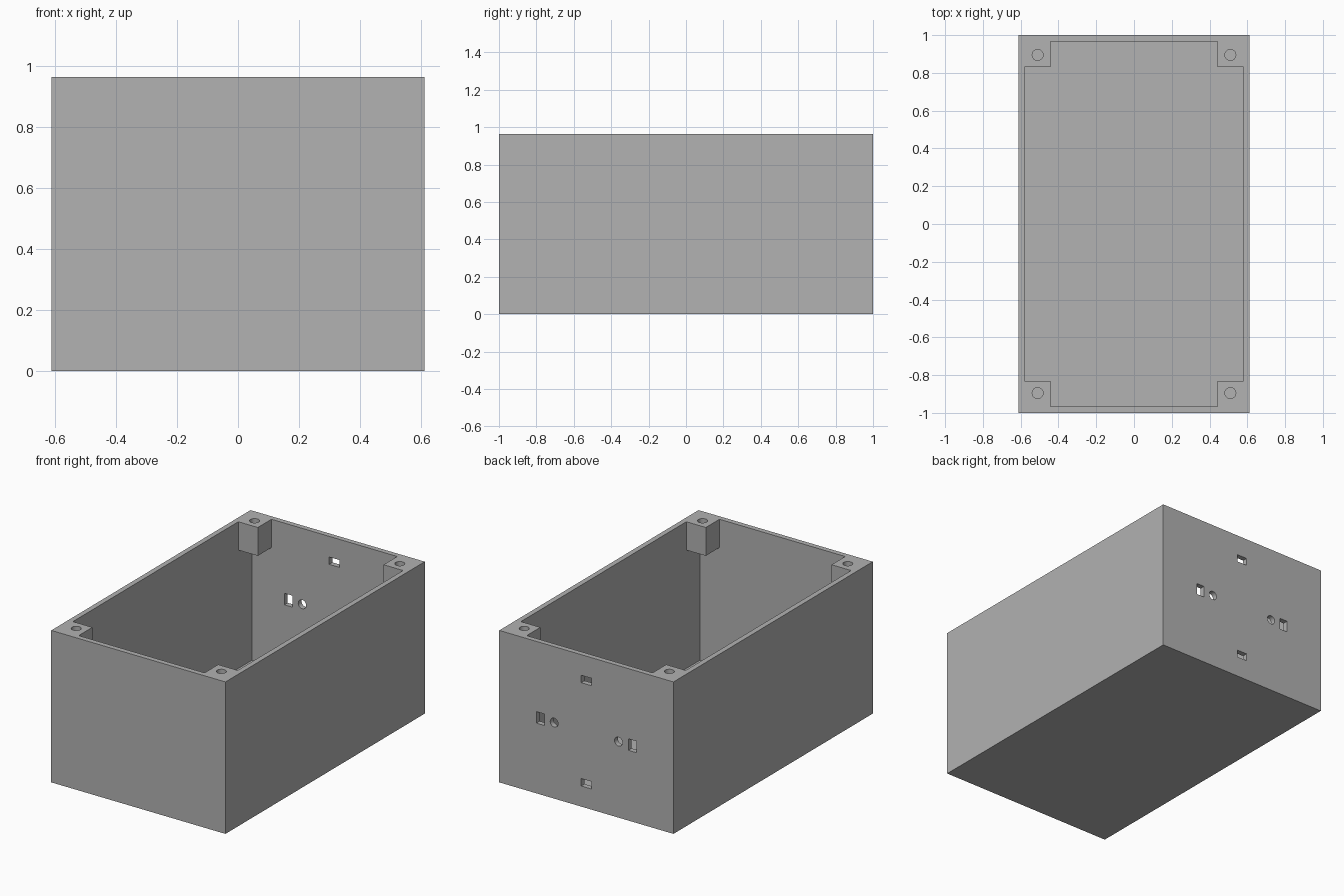
import bpy
import math

default = bpy.data.objects.get("Cube")
if default:
    bpy.data.objects.remove(default, do_unlink=True)

# Overall sizes
HALF_X, HALF_Y, HEIGHT = 0.612, 1.0, 0.965
WALL = 0.033
POST_X, POST_Y, POST_H = 0.442, 0.83, 0.18
SCREW_X, SCREW_Y, SCREW_R = 0.51, 0.895, 0.029
MID = HEIGHT / 2

grey = bpy.data.materials.new("plain grey")
grey.use_nodes = True
colour = (0.445, 0.445, 0.445, 1)
grey.diffuse_color = colour
grey.node_tree.nodes["Principled BSDF"].inputs["Base Color"].default_value = colour


def block(name, low, high):
    """Box between two opposite corners."""
    centre = [(a + b) / 2 for a, b in zip(low, high)]
    bpy.ops.mesh.primitive_cube_add(size=1, location=centre)
    ob = bpy.context.object
    ob.name = name
    ob.scale = [b - a for a, b in zip(low, high)]
    bpy.ops.object.transform_apply(location=True, rotation=True, scale=True)
    ob.data.materials.append(grey)
    return ob


def rod(name, radius, depth, location, rotation=(0, 0, 0)):
    """Round cutter."""
    bpy.ops.mesh.primitive_cylinder_add(vertices=32, radius=radius, depth=depth,
                                        location=location, rotation=rotation)
    ob = bpy.context.object
    ob.name = name
    ob.data.materials.append(grey)
    return ob


def carve(target, cutter):
    """Subtract the cutter from the target and discard it."""
    cutter.hide_render = True
    mod = target.modifiers.new("carve", 'BOOLEAN')
    mod.operation = 'DIFFERENCE'
    mod.solver = 'EXACT'
    mod.object = cutter
    bpy.context.view_layer.objects.active = target
    bpy.ops.object.modifier_apply(modifier=mod.name)
    bpy.data.objects.remove(cutter, do_unlink=True)


def slot(x, z, width, height):
    """Rectangular opening through the back wall."""
    carve(shell, block("slot_cutter",
                       (x - width / 2, HALF_Y - 0.1, z - height / 2),
                       (x + width / 2, HALF_Y + 0.1, z + height / 2)))


# Outer shell
shell = block("enclosure_box", (-HALF_X, -HALF_Y, 0), (HALF_X, HALF_Y, HEIGHT))

# Cavity, notched at its upper corners so that screw posts remain
cavity = block("cavity_cutter", (WALL - HALF_X, WALL - HALF_Y, WALL),
               (HALF_X - WALL, HALF_Y - WALL, HEIGHT + 0.1))
corners = [(sx, sy) for sx in (-1, 1) for sy in (-1, 1)]
for sx, sy in corners:
    xs = sorted((sx * POST_X, sx * (HALF_X + 0.1)))
    ys = sorted((sy * POST_Y, sy * (HALF_Y + 0.1)))
    carve(cavity, block("post_notch", (xs[0], ys[0], HEIGHT - POST_H),
                        (xs[1], ys[1], HEIGHT + 0.2)))
carve(shell, cavity)

# Screw holes through the corner posts
for sx, sy in corners:
    carve(shell, rod("screw_cutter", SCREW_R, POST_H * 2 + 0.1,
                     (sx * SCREW_X, sy * SCREW_Y, HEIGHT)))

# Openings in the back wall
for side in (-1, 1):
    slot(0, MID + side * 0.328, 0.072, 0.047)
    slot(side * 0.323, MID, 0.056, 0.073)
    carve(shell, rod("round_cutter", 0.028, 0.2, (side * 0.226, HALF_Y, MID),
                     (math.pi / 2, 0, 0)))

# Smooth only the hole walls, keep box edges sharp
bpy.ops.object.select_all(action='DESELECT')
shell.select_set(True)
bpy.context.view_layer.objects.active = shell
bpy.ops.object.shade_smooth_by_angle(angle=math.radians(30))
